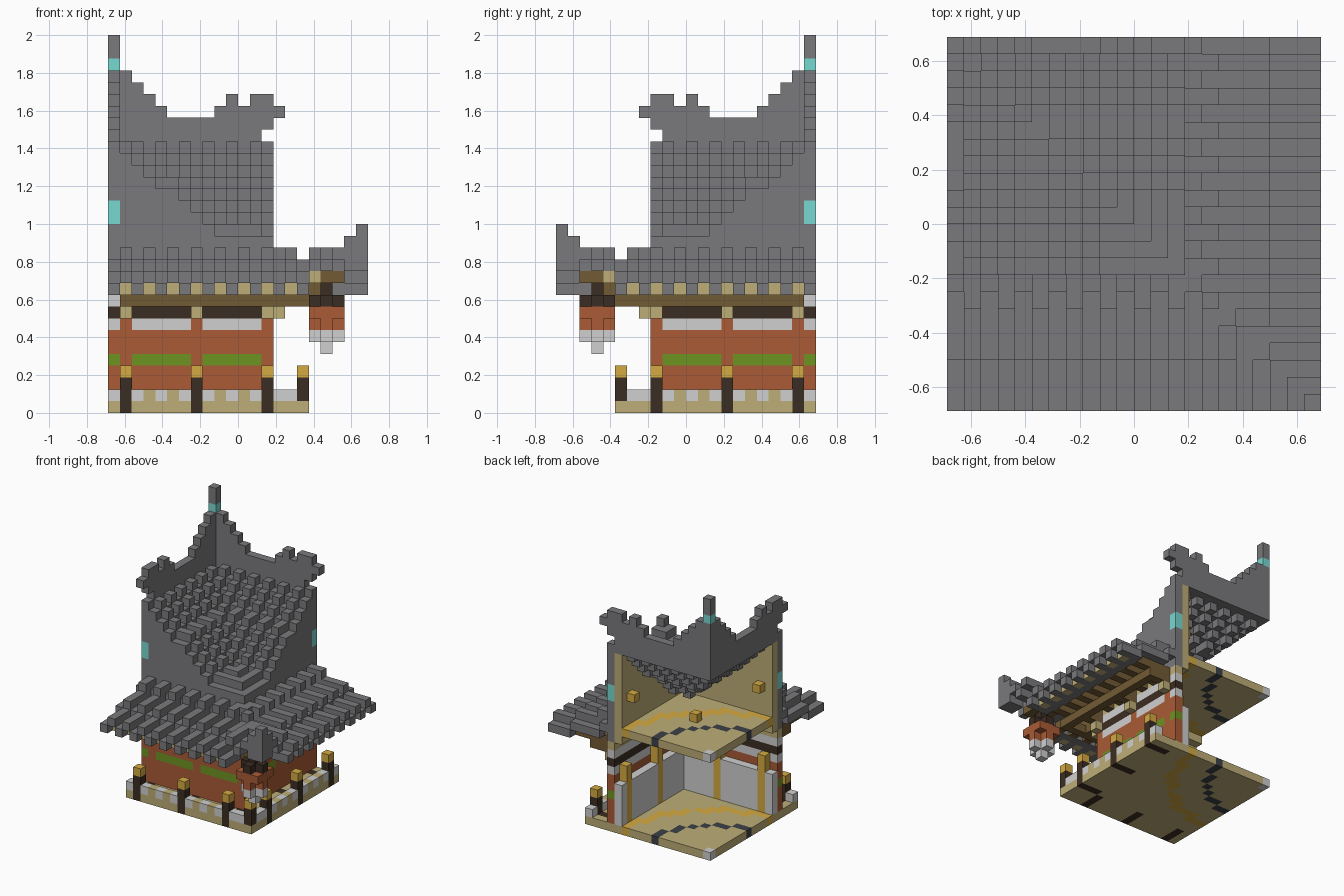
import bpy
import bmesh
import math

if "Cube" in bpy.data.objects:
    bpy.data.objects.remove(bpy.data.objects["Cube"], do_unlink=True)

UNIT = 1 / 16      # edge of one block
SPAN = 22          # blocks along each side
COLOURS = {
    "roof_grey": (0.195, 0.19, 0.2), "tan_stone": (0.51, 0.42, 0.185),
    "terracotta": (0.4, 0.105, 0.036), "green_paint": (0.155, 0.295, 0.016),
    "dark_wood": (0.044, 0.026, 0.016), "off_white": (0.63, 0.63, 0.63),
    "gold": (0.66, 0.4, 0.055), "brown_wood": (0.17, 0.105, 0.034),
    "teal": (0.19, 0.69, 0.64), "slate": (0.045, 0.053, 0.061),
}
materials = {}
for name, rgb in COLOURS.items():
    mat = bpy.data.materials.new(name)
    mat.use_nodes = True
    mat.diffuse_color = (*rgb, 1)
    mat.node_tree.nodes["Principled BSDF"].inputs["Base Color"].default_value = (*rgb, 1)
    materials[name] = mat

# Blocks are keyed by (a, b, z): a runs right and b runs forward from the
# pavilion's centre corner. Every part is mirrored across the diagonal a = b.
blocks = {}


def put(part, colour, a, b, z):
    blocks[a, b, z] = blocks[b, a, z] = (part, colour)


def fill(part, colour, a_range, b_range, z_range):
    for a in range(*a_range):
        for b in range(*b_range):
            for z in range(*z_range):
                put(part, colour, a, b, z)


def ring_colour(a, b):
    r = math.hypot(a + 0.5, b + 0.5)
    if r < 1:
        return "off_white"
    if 6.7 < r < 7.7:
        return "slate"
    return "gold" if 10.7 < r < 11.9 else "tan_stone"


WALL, RAIL = 13, 16
POSTS = (1, 7, 13)

# Ground floor and upper floor with painted rings
for a in range(RAIL + 1):
    for b in range(a + 1):
        put("ground_floor", ring_colour(a, b), a, b, 0)
        if a < WALL:
            put("upper_floor", ring_colour(a, b), a, b, 12)

# Low railing and its capped posts
for a in range(RAIL + 1):
    put("railing", "tan_stone" if a % 2 and a < WALL else "off_white", a, RAIL, 1)
for a in POSTS:
    fill("railing_post", "dark_wood", (a, a + 1), (14, 17), (0, 1))
for a in POSTS + (RAIL,):
    fill("railing_post", "dark_wood", (a, a + 1), (RAIL, RAIL + 1), (1, 3))
    put("railing_post", "gold", a, RAIL, 3)

# Outer walls, coloured in bands by height
BANDS = {4: "green_paint", 7: "off_white", 8: "dark_wood", 9: "off_white", 10: "tan_stone"}
for a in range(WALL + 1):
    for z in range(1, 11):
        colour = BANDS.get(z, "terracotta")
        if a in POSTS and z < 8:
            colour = "terracotta"
        put("wall", colour, a, WALL, z)

# Inner wall panels and pillars
fill("inner_panel", "off_white", (0, WALL), (12, 13), (1, 6))
for a in (1, 7):
    fill("pillar", "gold", (a, a + 1), (12, 13), (1, 8))

# Brackets, ring beam and rafters under the eave
for a in POSTS:
    put("bracket", "tan_stone", a, 14, 8)
    fill("bracket", "brown_wood", (a, a + 1), (14, 17), (9, 10))
fill("ring_beam", "brown_wood", (1, RAIL + 1), (RAIL, RAIL + 1), (9, 10))
for a in range(1, 17, 2):
    fill("rafter", "brown_wood", (a, a + 1), (max(14, a), 20), (10, 11))
    put("rafter", "tan_stone", a, 20, 10)

# Lower eave: stepped tile rows with raised ribs
for b in range(14, SPAN):
    for a in range(b + 1):
        rib = a % 2 or a == b
        if a < 17:
            top = 13 if b < (16 if rib else 15) else 12 if b < 19 else 11
        else:
            top = 13
        if rib:
            fill("eave_tiles", "roof_grey", (a, a + 1), (b, b + 1), (top, top + 1))
            if b in (15, 16, 19):
                put("eave_tiles", "roof_grey", a, b, top - 1)
        else:
            fill("eave_tiles", "roof_grey", (a, a + 1), (b, b + 1), (top - 1, top))

# Upturned corner tip
fill("corner_tip", "roof_grey", (20, 21), (20, 22), (12, 15))
fill("corner_tip", "roof_grey", (21, 22), (21, 22), (12, 16))

# Corner bracket and hanging lantern
fill("corner_beam", "brown_wood", (17, 20), (17, 20), (11, 12))
put("corner_beam", "tan_stone", 17, 19, 11)
put("corner_beam", "dark_wood", 18, 18, 10)
fill("lantern", "terracotta", (17, 20), (17, 20), (8, 9))
for z, colour in ((6, "off_white"), (7, "terracotta"), (9, "dark_wood")):
    fill("lantern", colour, (17, 20), (18, 19), (z, z + 1))
put("lantern", "off_white", 18, 18, 5)

# Upper roof: a thin shell of crossed gables that meet in a diagonal valley,
# with every other tile row raised by one block
SLOPE = (23, 22, 21, 20, 19, 19, 18, 17, 16, 15, 15, 15, 15, 15)
for b in range(1, WALL + 1):
    for a in range(1, b + 1):
        put("roof_tiles", "roof_grey", a, b, SLOPE[a] - b % 2)

# Gable ends: grey outside, tan lining inside, knobs and teal inlay
for a in range(WALL + 1):
    fill("gable", "roof_grey", (a, a + 1), (WALL, WALL + 1), (11, SLOPE[a]))
    if a < WALL:
        fill("gable_lining", "tan_stone", (a, a + 1), (12, 13), (11, SLOPE[a] - 1))
fill("gable_inlay", "teal", (0, 1), (WALL, WALL + 1), (16, 18))
put("knob", "gold", 1, 11, 16)
put("knob", "gold", 6, 6, 13)

# Ridges rising to the spire, with an ornament at each end
RIDGE = (31, 29, 28, 27, 26, 25, 25, 25, 25, 26, 27, 26, 27, 27)
for b, top in enumerate(RIDGE):
    fill("ridge", "roof_grey", (0, 1), (b, b + 1), (22 if b < WALL else 24, top))
put("ridge", "roof_grey", 0, 14, 25)
fill("spire", "roof_grey", (0, 1), (0, 1), (29, 32))
put("spire", "teal", 0, 0, 29)

# Turn the blocks of each part into one mesh of outward faces
NORMALS = [(1, 0, 0), (-1, 0, 0), (0, 1, 0), (0, -1, 0), (0, 0, 1), (0, 0, -1)]
world = {(a, SPAN - 1 - b, z): info for (a, b, z), info in blocks.items()}
names = list(COLOURS)


def face_corners(cell, n):
    axis = next(i for i in range(3) if n[i])
    u, v = (axis + 1) % 3, (axis + 2) % 3
    loop = [(0, 0), (1, 0), (1, 1), (0, 1)]
    for du, dv in loop if n[axis] > 0 else reversed(loop):
        c = list(cell)
        c[axis] += n[axis] > 0
        c[u] += du
        c[v] += dv
        yield tuple(c)


for part in sorted({info[0] for info in world.values()}):
    bm = bmesh.new()
    verts = {}
    used = sorted({names.index(c) for p, c in world.values() if p == part})
    for cell, (owner, colour) in world.items():
        if owner != part:
            continue
        for n in NORMALS:
            if tuple(c + d for c, d in zip(cell, n)) in world:
                continue
            corners = []
            for c in face_corners(cell, n):
                if c not in verts:
                    verts[c] = bm.verts.new(((c[0] - SPAN / 2) * UNIT, (c[1] - SPAN / 2) * UNIT, c[2] * UNIT))
                corners.append(verts[c])
            face = bm.faces.new(corners)
            face.material_index = used.index(names.index(colour))
    mesh = bpy.data.meshes.new(part)
    bm.to_mesh(mesh)
    bm.free()
    for i in used:
        mesh.materials.append(materials[names[i]])
    bpy.context.scene.collection.objects.link(bpy.data.objects.new(part, mesh))
